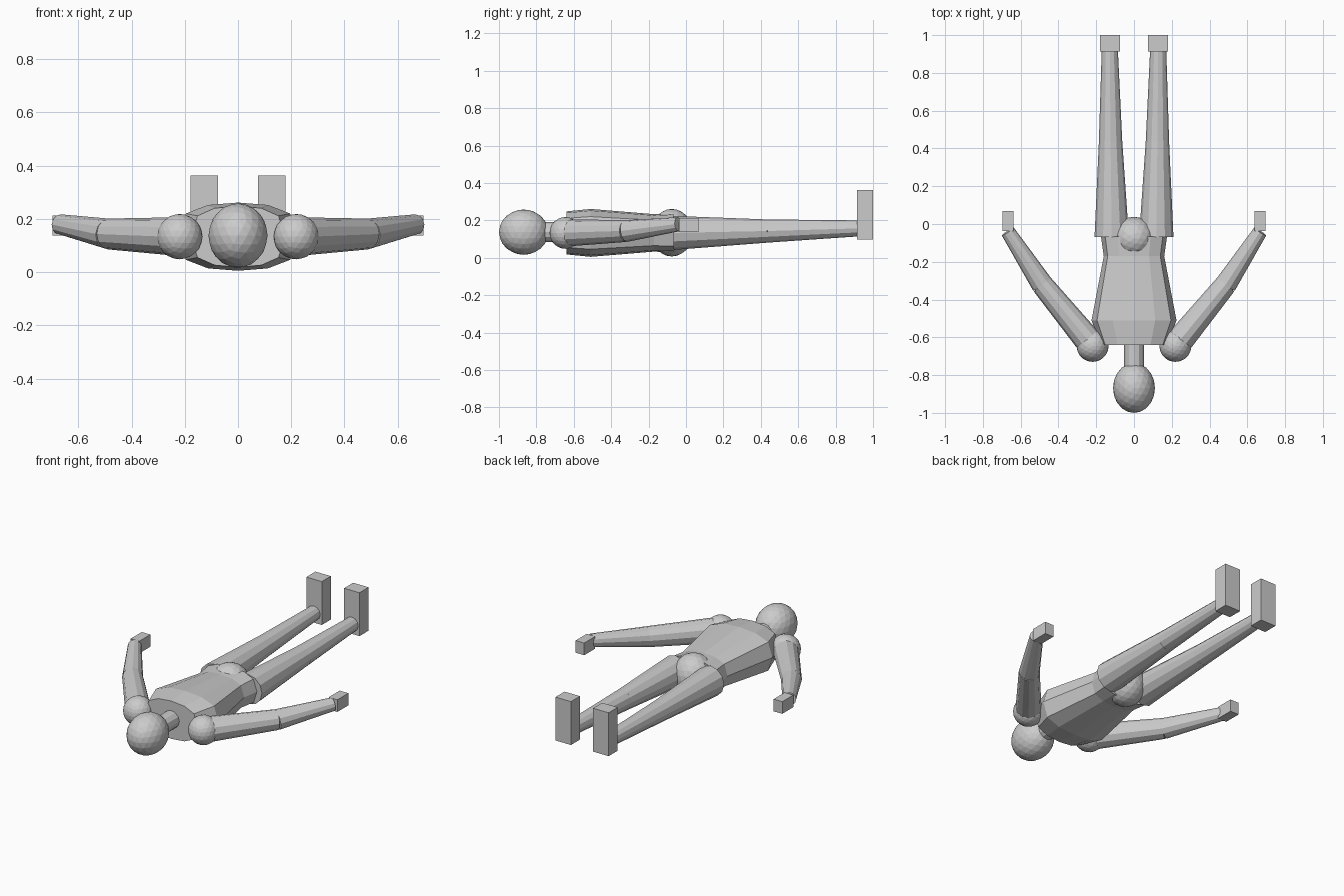
import bpy
from mathutils import Vector, Matrix

cube = bpy.data.objects.get("Cube")
if cube:
    bpy.data.objects.remove(cube, do_unlink=True)

grey = bpy.data.materials.new("plain_grey")
grey.use_nodes = True
COLOUR = (0.6, 0.6, 0.6, 1)
grey.diffuse_color = COLOUR
grey.node_tree.nodes["Principled BSDF"].inputs["Base Color"].default_value = COLOUR


def finish(name):
    ob = bpy.context.object
    ob.name = name
    ob.data.materials.append(grey)
    return ob


def ball(name, centre, radii):
    bpy.ops.mesh.primitive_ico_sphere_add(subdivisions=3, radius=1, location=centre)
    bpy.context.object.scale = radii
    finish(name)


def box(name, low, high):
    low, high = Vector(low), Vector(high)
    bpy.ops.mesh.primitive_cube_add(size=1, location=(low + high) / 2)
    bpy.context.object.scale = high - low
    finish(name)


def limb(name, a, b, ra, rb, sides=12):
    a, b = Vector(a), Vector(b)
    bpy.ops.mesh.primitive_cone_add(vertices=sides, radius1=ra, radius2=rb, depth=(b - a).length)
    ob = finish(name)
    turn = (b - a).to_track_quat('Z', 'Y').to_matrix().to_4x4()
    ob.matrix_world = Matrix.Translation((a + b) / 2) @ turn


# Head, neck and pelvis
ball("head", (0, -0.868, 0.137), (0.111, 0.132, 0.121))
limb("neck", (0, -0.76, 0.137), (0, -0.62, 0.137), 0.053, 0.053)
ball("pelvis", (0, -0.076, 0.134), (0.118, 0.114, 0.127))

# Torso: rounded-box sections lofted from shoulders to hips
quarter = [(1, 0), (0.87, 0.68), (0.5, 0.93), (0, 1)]
upper = quarter + [(-x, z) for x, z in quarter[-2::-1]]
ring = upper + [(x, -z) for x, z in upper[-2:0:-1]]
# each section: y, half width, half height
sections = [(-0.64, 0.175, 0.115), (-0.51, 0.225, 0.128),
            (-0.17, 0.16, 0.1), (-0.065, 0.175, 0.105)]
verts = [(x * w, y, 0.133 + z * h) for y, w, h in sections for x, z in ring]
n = len(ring)
faces = [(s * n + i, s * n + (i + 1) % n, (s + 1) * n + (i + 1) % n, (s + 1) * n + i)
         for s in range(len(sections) - 1) for i in range(n)]
last = (len(sections) - 1) * n
faces += [tuple(reversed(range(n))), tuple(range(last, last + n))]
mesh = bpy.data.meshes.new("torso")
mesh.from_pydata(verts, [], faces)
mesh.flip_normals()
mesh.materials.append(grey)
bpy.context.collection.objects.link(bpy.data.objects.new("torso", mesh))

# Arms and legs on both sides
for side, s in (("left", 1), ("right", -1)):
    shoulder = (s * 0.219, -0.645, 0.133)
    elbow = (s * 0.486, -0.32, 0.143)
    wrist = (s * 0.668, -0.04, 0.179)
    ball(side + "_shoulder", shoulder, (0.085, 0.085, 0.085))
    limb(side + "_upper_arm", shoulder, elbow, 0.073, 0.058)
    limb(side + "_forearm", elbow, wrist, 0.058, 0.038)
    box(side + "_hand", (s * 0.667 - 0.029, -0.038, 0.138), (s * 0.667 + 0.029, 0.068, 0.212))

    hip = (s * 0.118, -0.067, 0.133)
    knee = (s * 0.124, 0.435, 0.143)
    ankle = (s * 0.128, 0.915, 0.157)
    limb(side + "_thigh", hip, knee, 0.091, 0.062)
    limb(side + "_shin", knee, ankle, 0.062, 0.043)
    box(side + "_foot", (s * 0.127 - 0.052, 0.913, 0.098), (s * 0.127 + 0.052, 1.0, 0.362))
